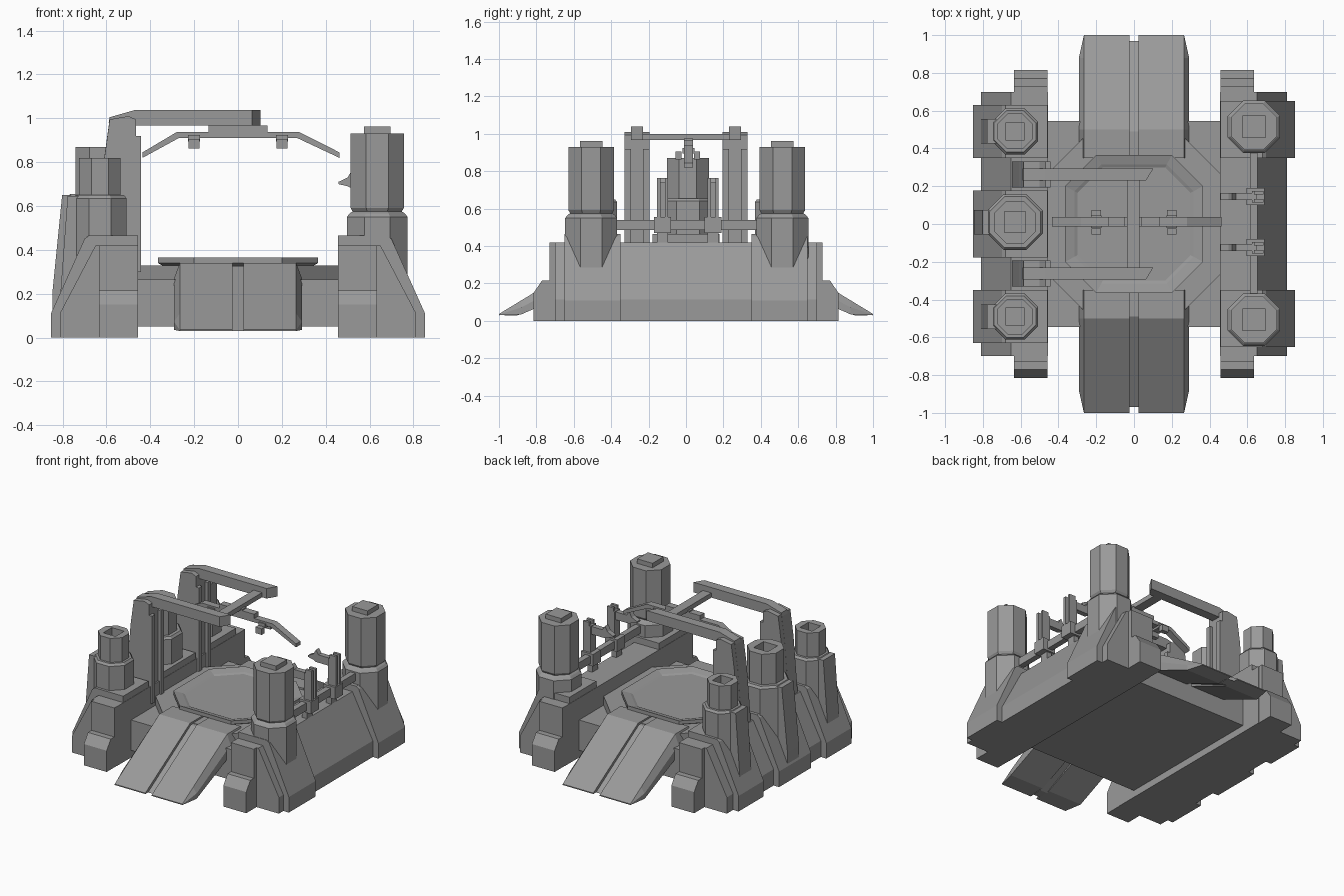
import bpy, bmesh, math

if "Cube" in bpy.data.objects:
    bpy.data.objects.remove(bpy.data.objects["Cube"], do_unlink=True)

GREY = (0.32, 0.32, 0.32, 1)
mat = bpy.data.materials.new("plain grey")
mat.use_nodes = True
mat.diffuse_color = GREY
bsdf = next(n for n in mat.node_tree.nodes if n.type == "BSDF_PRINCIPLED")
bsdf.inputs["Base Color"].default_value = GREY


def loft(name, rings):
    """Closed skin through rings that share a point count."""
    bm = bmesh.new()
    loops = [[bm.verts.new(p) for p in ring] for ring in rings]
    n = len(loops[0])
    for a, b in zip(loops, loops[1:]):
        for i in range(n):
            j = (i + 1) % n
            bm.faces.new((a[i], a[j], b[j], b[i]))
    bm.faces.new(loops[0][::-1])
    bm.faces.new(loops[-1])
    bmesh.ops.recalc_face_normals(bm, faces=bm.faces)
    mesh = bpy.data.meshes.new(name)
    bm.to_mesh(mesh)
    bm.free()
    mesh.materials.append(mat)
    ob = bpy.data.objects.new(name, mesh)
    bpy.context.collection.objects.link(ob)
    return ob


def prism_y(name, profile, y0, y1):
    return loft(name, [[(x, y, z) for x, z in profile] for y in (y0, y1)])


def prism_x(name, profile, x0, x1):
    return loft(name, [[(x, y, z) for y, z in profile] for x in (x0, x1)])


def prism_z(name, profile, z0, z1):
    return loft(name, [[(x, y, z) for x, y in profile] for z in (z0, z1)])


def box(name, x0, x1, y0, y1, z0, z1):
    return prism_z(name, [(x0, y0), (x1, y0), (x1, y1), (x0, y1)], z0, z1)


def octagon(cx, cy, r, z):
    """Regular octagon; r is the distance to its flats."""
    k = r / math.cos(math.pi / 8)
    angles = [math.pi / 8 + i * math.pi / 4 for i in range(8)]
    return [(cx + k * math.cos(a), cy + k * math.sin(a), z) for a in angles]


def square_ring(cx, cy, h, z):
    signs = [(1, 0), (1, 1), (0, 1), (-1, 1), (-1, 0), (-1, -1), (0, -1), (1, -1)]
    return [(cx + h * a, cy + h * b, z) for a, b in signs]


def cut_corners(hx, hy, c):
    return [(hx, c - hy), (hx, hy - c), (hx - c, hy), (c - hx, hy),
            (-hx, hy - c), (-hx, c - hy), (c - hx, -hy), (hx - c, -hy)]


# Central deck in two steps, with a dished landing pad
box("deck_base", -.46, .46, -.545, .545, .05, .265)
prism_z("deck_top", cut_corners(.47, .465, .21), .26, .328)
pad = [(.365, .34), (.365, .365), (.315, .352), (.3, .345)]
loft("landing_pad", [[(x, y, z) for x, y in cut_corners(r, r, r * .45)]
                     for r, z in [(.33, .32)] + pad])

# Ramps: two treads with bevelled skirts and a sunken centre strip
stations = [(.35, .34, .2, 1), (.5, .34, .2, 1), (.88, .11, .035, 1), (1, .037, .03, 0)]
for sy, end in ((-1, "front"), (1, "back")):
    for sx, side in ((-1, "right"), (1, "left")):
        rings = []
        for y, top, low, flare in stations:
            wide, drop = .265 + .027 * flare, (top - low) * .5
            section = [(.025, top), (.265, top), (wide, top - drop), (wide, low), (.025, low)]
            rings.append([(sx * x, sy * y, z) for x, z in section])
        loft(f"{end}_ramp_{side}", rings)
    strip = [(.35, .325), (.49, .325), (.97, .03), (.9, .03), (.5, .22), (.35, .22)]
    prism_x(f"{end}_ramp_groove", [(sy * y, z) for y, z in strip], -.03, .03)
    box(f"{end}_ramp_hinge", -.265, .265, sy * .3, sy * .48, .1, .325)

# Side hulls, ribs and stepped feet
hull = [(.455, 0), (.81, 0), (.81, .115), (.65, .42), (.455, .42)]
rib = [(.457, 0), (.853, 0), (.853, .11), (.7, .45), (.68, .465), (.457, .465)]
foot = [(.6, 0), (.815, 0), (.815, .15), (.77, .215), (.73, .215), (.73, .42), (.6, .42)]
for sx, side in ((-1, "right"), (1, "left")):
    prism_y(f"{side}_hull", [(sx * x, z) for x, z in hull], -.7, .7)
    centres = [(-.5, .15), (.5, .15)] if sx > 0 else [(-.49, .14), (0, .178), (.49, .14)]
    for i, (cy, half) in enumerate(centres):
        prism_y(f"{side}_rib_{i}", [(sx * x, z) for x, z in rib], cy - half, cy + half)
    for sy in (-1, 1):
        prism_x(f"{side}_foot", [(sy * y, z) for y, z in foot], sx * .457, sx * .635)

# Tall octagonal towers on the left hull
tower = [(.139, .2), (.139, .55), (.125, .567), (.112, .575), (.122, .592), (.122, .93)]
for y in (-.507, .515):
    loft("tower", [octagon(.635, y, r, z) for r, z in tower])
    box("tower_cap", .575, .695, y - .06, y + .06, .92, .962)

# Open chimneys on the right hull, each with a sloping buttress
chimneys = [(-.49, .122, .65, .094, .82, .048, .81), (.01, .147, .655, .112, .87, .055, .847),
            (.49, .122, .65, .094, .82, .048, .81)]
for cy, r, shoulder, neck, top, hole, reach in chimneys:
    cx = -.63
    loft("chimney", [octagon(cx, cy, r, .15), octagon(cx, cy, r, shoulder - .015),
                     octagon(cx, cy, r - .012, shoulder), octagon(cx, cy, neck, shoulder),
                     octagon(cx, cy, neck, top), square_ring(cx, cy, hole, top),
                     square_ring(cx, cy, hole, top - .1)])
    prism_y("chimney_buttress", [(-.65, .1), (-reach, .12), (-reach, .2),
                                 (cx - r - .025, shoulder - .005), (-.65, shoulder - .005)],
            cy - .065, cy + .065)

# Crane: two posts with guide rails and overhead beams
post = [(-.645, .4), (-.465, .4), (-.465, 1.0), (-.5, 1.015), (-.585, 1.0), (-.61, .82)]
beam = [(-.59, .98), (-.585, 1.005), (-.47, 1.038), (.103, 1.038), (.103, .967), (-.48, .967)]
for y in (-.262, .262):
    prism_y("crane_post", post, y - .032, y + .032)
    for side in (-1, 1):
        prism_y("crane_post_cheek", [(x, z - .005) for x, z in post],
                y + side * .032, y + side * .068)
        rail = y + side * .05
        box("guide_rail", -.47, -.442, rail - .018, rail + .018, .3, .92)
    ob = prism_y("crane_beam", beam, y - .033, y + .033)
    for v in ob.data.vertices:
        if v.co.x > .1 and v.co.y < y:
            v.co.x -= .04
box("crane_crossbar", -.038, .028, -.24, .24, .967, 1.0)

# Folded gantry arm hanging below the crossbar
arm = [(-.435, .845), (-.28, .937), (.28, .937), (.462, .845),
       (.462, .82), (.27, .91), (-.27, .91), (-.435, .82)]
prism_y("gantry_arm", arm, -.012, .037)
box("arm_hanger", -.05, .04, -.012, .037, .93, .975)
for sx in (-1, 1):
    box("arm_bracket", sx * .035, sx * .135, -.012, .037, .93, .967)
    box("arm_clamp", sx * .2 - .027, sx * .2 + .027, -.02, .045, .895, .925)
    for y in (-.04, .058):
        box("arm_clamp_jaw", sx * .2 - .025, sx * .2 + .025, y - .016, y + .016, .862, .905)

# Rail between the towers with two gripping claws
box("tower_rail", .615, .655, -.4, .4, .485, .54)
claw = [(.458, .7), (.5, .69), (.52, .68), (.64, .68), (.64, .735), (.54, .735), (.52, .765), (.5, .73), (.458, .71)]
for y in (-.125, .145):
    box("claw_mount", .595, .69, y - .045, y + .045, .47, .555)
    box("claw_foot", .61, .65, y - .03, y + .03, .41, .48)
    for side in (-1, 1):
        box("claw_post", .635, .685, y + side * .012, y + side * .03, .54, .765)
    box("claw_spine", .625, .65, y - .03, y + .03, .54, .74)
    prism_y("claw_arm", claw, y - .018, y + .018)
